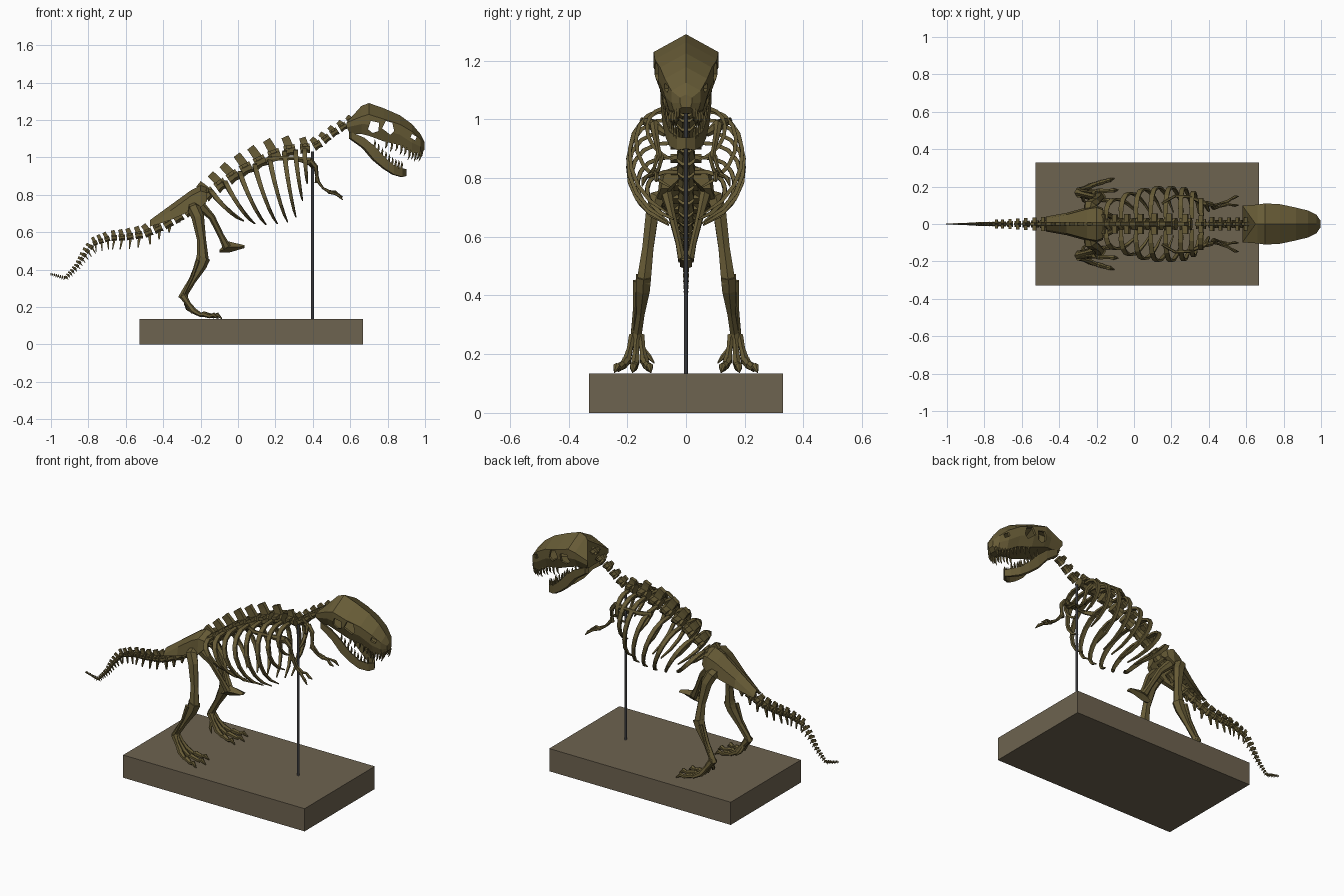
import bpy, bmesh, math
from mathutils import Vector as V

if "Cube" in bpy.data.objects:
    bpy.data.objects.remove(bpy.data.objects["Cube"])


def material(name, rgb):
    m = bpy.data.materials.new(name)
    m.use_nodes = True
    m.diffuse_color = (*rgb, 1)
    m.node_tree.nodes["Principled BSDF"].inputs["Base Color"].default_value = (*rgb, 1)
    return m


BONE = material("old bone", (0.135, 0.105, 0.037))
STONE = material("plinth brown", (0.155, 0.125, 0.08))
STEEL = material("rod grey", (0.13, 0.13, 0.14))


def finish(name, bm, mat=BONE, mirror=False):
    bmesh.ops.recalc_face_normals(bm, faces=bm.faces)
    me = bpy.data.meshes.new(name)
    bm.to_mesh(me)
    bm.free()
    me.materials.append(mat)
    ob = bpy.data.objects.new(name, me)
    bpy.context.collection.objects.link(ob)
    if mirror:
        mod = ob.modifiers.new("mirror", "MIRROR")
        mod.use_axis = (False, True, False)
        mod.use_mirror_merge = False
    return ob


def skin(bm, rings):
    """Closed solid through a row of equal rings."""
    rows = [[bm.verts.new(p) for p in r] for r in rings]
    n = len(rows[0])
    for a, b in zip(rows, rows[1:]):
        for i in range(n):
            j = (i + 1) % n
            bm.faces.new((a[i], a[j], b[j], b[i]))
    bm.faces.new(rows[0][::-1])
    bm.faces.new(rows[-1])


def tube(bm, pts, us, vs=None, ref=(0, 1, 0), n=6):
    """Bone along pts; us is the half width towards ref, vs across it."""
    pts, vs, rings = [V(p) for p in pts], vs or us, []
    for i, p in enumerate(pts):
        t = (pts[min(i + 1, len(pts) - 1)] - pts[max(i - 1, 0)]).normalized()
        u = (V(ref) - t * t.dot(V(ref))).normalized()
        w = t.cross(u)
        rings.append([p + u * us[i] * math.cos(a) + w * vs[i] * math.sin(a)
                      for a in [math.tau * (k + 0.5) / n for k in range(n)]])
    skin(bm, rings)


def bezier(a, b, c, d, n):
    a, b, c, d = map(V, (a, b, c, d))
    return [a * (1 - t)**3 + b * 3 * t * (1 - t)**2 + c * 3 * t * t * (1 - t) + d * t**3
            for t in [i / n for i in range(n + 1)]]


def along(rows, t):
    """Interpolate rows of numbers at t from 0 to 1."""
    f = t * (len(rows) - 1)
    i = min(int(f), len(rows) - 2)
    return [p + (q - p) * (f - i) for p, q in zip(rows[i], rows[i + 1])]


def slab(name, size, loc, mat):
    bm = bmesh.new()
    bmesh.ops.create_cube(bm, size=1)
    bmesh.ops.scale(bm, vec=size, verts=bm.verts)
    bmesh.ops.translate(bm, vec=loc, verts=bm.verts)
    return finish(name, bm, mat)


# Plinth and support rod
slab("plinth", (1.195, 0.66, 0.135), (0.072, 0, 0.0675), STONE)
bm = bmesh.new()
tube(bm, [(0.398, 0, 0.13), (0.398, 0, 1.03)], [0.007] * 2, n=10)
finish("support_rod", bm, STEEL)

# Spine: x, z, body radius, upper spine height, lower spine depth
SPINE = [(-1, .375, .004, .007, .007), (-.92, .353, .006, .012, .014),
         (-.86, .417, .009, .018, .022), (-.82, .48, .012, .025, .03),
         (-.767, .54, .014, .035, .045), (-.687, .567, .017, .04, .058),
         (-.6, .572, .02, .045, .065), (-.5, .588, .024, .05, .065),
         (-.39, .636, .027, .05, .05), (-.28, .7, .03, .06, 0),
         (-.14, .815, .034, .08, 0), (.01, .92, .036, .09, 0),
         (.17, 1, .037, .097, 0), (.25, 1.03, .037, .085, 0),
         (.33, 1.045, .033, .065, 0), (.4, 1.05, .027, .05, 0),
         (.45, 1.08, .024, .045, 0), (.5, 1.123, .024, .042, 0),
         (.62, 1.2, .024, .035, 0)]


def vertebra(bm, x, z, r, h, c, t):
    p, up, side = V((x, 0, z)), V((-t.z, 0, t.x)), V((0, 1, 0))
    tube(bm, [p - t * r * .85, p, p + t * r * .85], [r * .95, r * .75, r * .95], n=8)
    tube(bm, [p + up * r * .5, p + up * h * .7 - t * r * .2, p + up * h - t * r * .35],
         [r * .5, r * .4, r * .45], [r * .9, r * .85, r * .8], n=4)
    if r > .015:
        tube(bm, [p - side * r * 1.5 + up * r * .6, p + side * r * 1.5 + up * r * .6],
             [r * .6] * 2, [r * .35] * 2, ref=t, n=4)
    if c > .005:
        tube(bm, [p - up * r * .6, p - up * c - t * r * .7], [r * .5, r * .2], n=4)


regions = {"tail_vertebrae": -.26, "back_vertebrae": .4, "neck_vertebrae": 9}
meshes = {k: bmesh.new() for k in regions}
left = 0.0
for a, b in zip(SPINE, SPINE[1:]):
    d = V((b[0] - a[0], 0, b[1] - a[1]))
    while left < d.length:
        q = along([a, b], left / d.length)
        part = next(k for k, end in regions.items() if q[0] < end)
        vertebra(meshes[part], *q, d.normalized())
        left += q[2] * 2.3
    left -= d.length
for name, bm in meshes.items():
    finish(name, bm)

# Ribs: top x, top z, tip x, tip z, half width of the cage
bm = bmesh.new()
for x, z, tx, tz, w in [(-.15, .82, .03, .66, .12), (-.07, .87, .09, .645, .15),
                        (.01, .92, .15, .64, .17), (.09, .96, .21, .645, .18),
                        (.17, 1, .265, .655, .18), (.25, 1.03, .31, .68, .175),
                        (.31, 1.035, .345, .77, .155), (.36, 1.04, .37, .86, .12)]:
    path = bezier((x, .03, z), (x - .01, w * 1.35, z + .02),
                  (x + (tx - x) * .5, w * 1.4, z + (tz - z) * .75), (tx, w * .35, tz), 8)
    tube(bm, path, [.015, .018, .018, .017, .016, .014, .012, .009, .004],
         [.009] * 8 + [.004], ref=(1, 0, 0), n=4)
finish("ribs", bm, mirror=True)

# Hips: sloping blades on top, slender bones with a boot end below
bm = bmesh.new()
skin(bm, [[(x, .008, hi), (x, y, hi - .03), (x, y + .01, lo), (x, y - .015, lo), (x, .008, hi - .03)]
          for x, lo, hi, y in [(-.47, .63, .665, .03), (-.36, .665, .745, .05), (-.25, .715, .825, .08),
                               (-.2, .73, .85, .088), (-.165, .765, .84, .075)]])
finish("hip_blades", bm, mirror=True)
bm = bmesh.new()
tube(bm, [(-.22, .07, .76), (-.14, .05, .68), (-.09, .025, .58), (-.06, .014, .52)],
     [.022, .014, .012, .014], [.03, .018, .016, .022])
skin(bm, [[(x, .0, hi), (x, .02, (hi + lo) / 2), (x, .0, lo)]
          for x, lo, hi in [(-.1, .49, .505), (-.05, .49, .55), (.035, .515, .53)]])
finish("lower_hip_bones", bm, mirror=True)

# Legs
bm = bmesh.new()
tube(bm, [(-.24, .06, .735), (-.235, .1, .725), (-.215, .115, .68), (-.195, .13, .56), (-.19, .14, .48),
          (-.19, .145, .44)], [.03, .032, .025, .022, .026, .028], [.03, .035, .034, .024, .03, .034])
finish("thigh_bones", bm, mirror=True)
bm = bmesh.new()
tube(bm, [(-.185, .145, .465), (-.2, .147, .42), (-.245, .155, .34), (-.285, .165, .275), (-.295, .168, .245)],
     [.03, .027, .016, .017, .024], [.038, .032, .02, .02, .026])
tube(bm, [(-.215, .17, .45), (-.245, .173, .36), (-.29, .18, .27)], [.012, .008, .009])
finish("shin_bones", bm, mirror=True)
bm = bmesh.new()
for k in (-1, 0, 1):
    reach = .02 if k == 0 else 0
    tube(bm, [(-.295, .168 + k * .014, .26), (-.265, .17 + k * .022, .215), (-.235, .172 + k * .03, .175)],
         [.014, .011, .016], [.02, .014, .018])
    tube(bm, [(-.238, .172 + k * .03, .18), (-.2, .175 + k * .04, .158), (-.185, .176 + k * .043, .162),
              (-.15 + reach, .178 + k * .052, .15), (-.13 + reach, .18 + k * .056, .158),
              (-.105 + reach, .182 + k * .062, .137)], [.016, .012, .015, .011, .013, .002])
tube(bm, [(-.28, .15, .22), (-.27, .125, .19), (-.25, .108, .17)], [.01, .009, .002])
finish("feet", bm, mirror=True)

# Shoulders and arms
bm = bmesh.new()
tube(bm, [(.15, .11, .985), (.22, .15, .995), (.3, .145, .995), (.38, .11, .98), (.4, .07, .95)],
     [.017, .013, .012, .022, .012], [.007, .008, .009, .014, .008], ref=(0, 0, 1))
finish("shoulder_blades", bm, mirror=True)
bm = bmesh.new()
tube(bm, [(.385, .11, .985), (.415, .105, .95), (.422, .095, .9), (.425, .09, .865)], [.015, .013, .009, .015])
for k in (-1, 1):
    tube(bm, [(.425, .09 + k * .008, .875), (.455, .1 + k * .008, .835), (.49, .11 + k * .008, .815)],
         [.009, .006, .009])
    tube(bm, [(.485, .11, .815), (.52, .118 + k * .016, .81 - k * .005), (.54, .122 + k * .022, .795),
              (.56, .125 + k * .024, .78 - k * .008)], [.01, .007, .009, .002])
finish("arms", bm, mirror=True)

# Skull shell: x, bottom, top, half width
SKULL = [(.6, 1.125, 1.225, .098), (.66, 1.125, 1.275, .104), (.7, 1.115, 1.29, .11), (.78, 1.085, 1.262, .106),
         (.865, 1.065, 1.225, .088), (.93, 1.025, 1.178, .072), (.975, 1.02, 1.125, .05), (.996, 1.04, 1.085, .02)]
bm = bmesh.new()
rings = []
for x, lo, hi, w in SKULL:
    h, back = hi - lo, x < .62
    half = [(x - .02 * back, w, hi - min(.55 * w, .4 * h)), (x - .02 * back, w, lo + .35 * h), (x, w * .78, lo)]
    rings.append([(x + .05 * back, 0, hi + .03 * back)] + half + [(a, -b, c) for a, b, c in half[::-1]])
skin(bm, rings)
skull = finish("skull", bm)
skull.modifiers.new("shell", "SOLIDIFY").thickness = .014

# Eye, cheek and nose openings
bm = bmesh.new()
for hole in [[(.695, 1.15), (.71, 1.195), (.755, 1.185), (.75, 1.14), (.72, 1.13)],
             [(.77, 1.155), (.79, 1.195), (.825, 1.185), (.835, 1.14), (.815, 1.12)],
             [(.922, 1.105), (.93, 1.125), (.955, 1.11), (.948, 1.09)]]:
    skin(bm, [[(x, y, z) for x, z in hole] for y in (-.2, .2)])
cutter = finish("skull_openings", bm)
cutter.hide_render = True
cut = skull.modifiers.new("openings", "BOOLEAN")
cut.operation, cut.solver, cut.object = "DIFFERENCE", "EXACT", cutter
bpy.context.view_layer.update()
shaped = bpy.data.meshes.new_from_object(skull.evaluated_get(bpy.context.evaluated_depsgraph_get()))
skull.modifiers.clear()
skull.data = shaped
bpy.data.objects.remove(cutter)

# Lower jaw: one bow from hinge to hinge, x, y, bottom, top
JAW = [(.605, .088, 1.1, 1.135), (.675, .086, 1.05, 1.105), (.73, .08, .985, 1.06),
       (.785, .07, .94, 1.0), (.835, .056, .908, .957), (.88, .03, .895, .94)]
bow = JAW + [(.9, 0, .9, .938)] + [(x, -y, a, b) for x, y, a, b in JAW[::-1]]
bm = bmesh.new()
skin(bm, [[(x, y, hi), (x, y, lo), (x - .012, y * .8, lo), (x - .012, y * .8, hi)] for x, y, lo, hi in bow])
finish("lower_jaw", bm)

# Teeth
bm = bmesh.new()
for i in range(11):
    x, lo, hi, w = along(SKULL[3:], .05 + i * .082)
    size = .045 if i % 2 else .035
    tube(bm, [(x, w * .74, lo + .008), (x - .004, w * .74, lo - size * .6), (x - .012, w * .72, lo - size)],
         [.007, .005, .001], n=5)
finish("upper_teeth", bm, mirror=True)
bm = bmesh.new()
for i in range(9):
    x, y, lo, hi = along(JAW[2:], .02 + i * .12)
    tube(bm, [(x - .006, y * .9, hi - .006), (x, y * .9, hi + .022), (x - .002, y * .88, hi + .038)],
         [.007, .005, .001], n=5)
finish("lower_teeth", bm, mirror=True)
